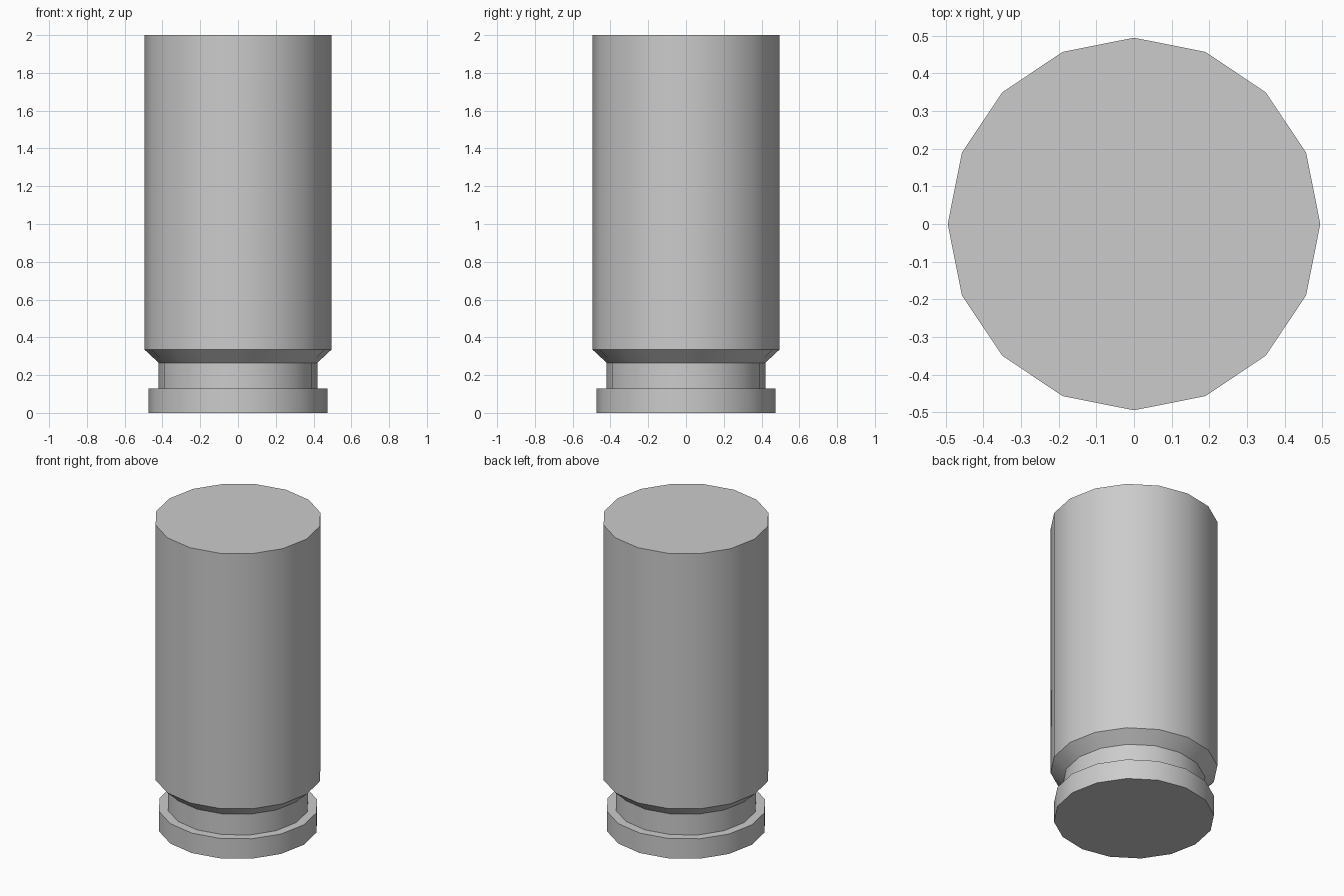
import bpy
import bmesh
import math

if "Cube" in bpy.data.objects:
    bpy.data.objects.remove(bpy.data.objects["Cube"])

SIDES = 16

# Plain grey finish
grey = bpy.data.materials.new("grey")
grey.diffuse_color = (0.6, 0.6, 0.6, 1.0)
grey.use_nodes = True
grey.node_tree.nodes["Principled BSDF"].inputs["Base Color"].default_value = grey.diffuse_color

# (radius, height) from the base rim, through the groove and bevel, to the top
profile = [(0.475, 0.0), (0.475, 0.13), (0.42, 0.13),
           (0.42, 0.265), (0.495, 0.335), (0.495, 2.0)]

# Closed turned body
bm = bmesh.new()
rings = []
for r, z in profile:
    rings.append([bm.verts.new((r * math.cos(2 * math.pi * i / SIDES),
                                r * math.sin(2 * math.pi * i / SIDES), z))
                  for i in range(SIDES)])
for low, high in zip(rings, rings[1:]):
    for i in range(SIDES):
        j = (i + 1) % SIDES
        bm.faces.new((low[i], low[j], high[j], high[i]))

# Flat end caps
bm.faces.new(rings[0][::-1])
bm.faces.new(rings[-1])

mesh = bpy.data.meshes.new("casing")
bm.to_mesh(mesh)
bm.free()
mesh.materials.append(grey)
casing = bpy.data.objects.new("casing", mesh)
bpy.context.collection.objects.link(casing)

# Smooth around the body, crisp at the rims
bpy.context.view_layer.objects.active = casing
casing.select_set(True)
bpy.ops.object.shade_smooth_by_angle(angle=math.radians(30))
